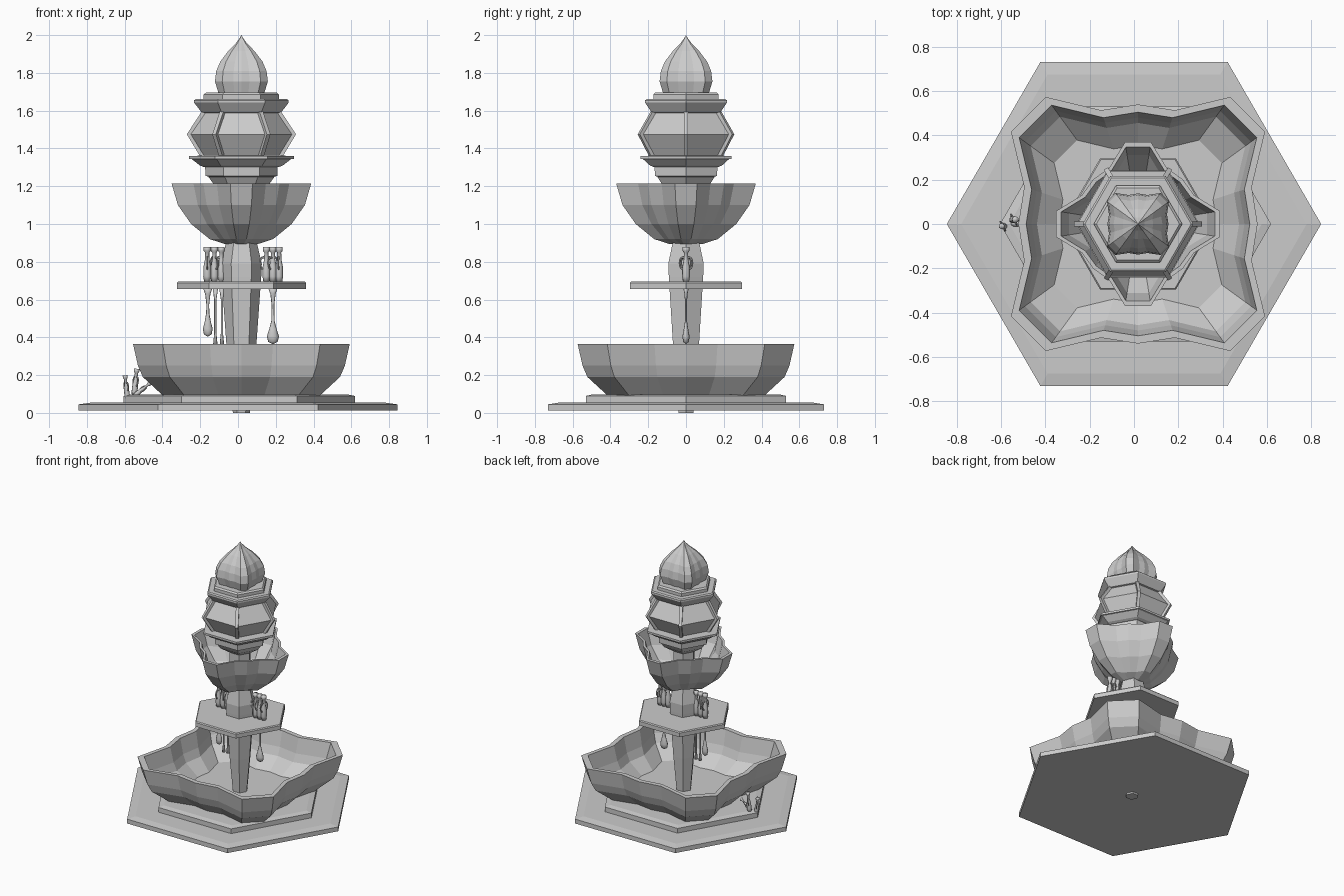
import bpy, bmesh
from math import sin, cos, radians, pi
from mathutils import Vector, Matrix

if "Cube" in bpy.data.objects:
    bpy.data.objects.remove(bpy.data.objects["Cube"])

CX = 0.018  # the fountain stack sits slightly off the plinth centre


def skin(name, rings, smooth=False):
    """Skin a list of equal-length point rings and cap both ends."""
    bm = bmesh.new()
    vs = [[bm.verts.new(p) for p in r] for r in rings]
    n = len(vs[0])
    for a, b in zip(vs, vs[1:]):
        for i in range(n):
            j = (i + 1) % n
            bm.faces.new((a[i], a[j], b[j], b[i]))
    bm.faces.new(vs[0][::-1])
    bm.faces.new(vs[-1])
    bmesh.ops.recalc_face_normals(bm, faces=bm.faces)
    me = bpy.data.meshes.new(name)
    bm.to_mesh(me)
    bm.free()
    if smooth:
        for p in me.polygons:
            p.use_smooth = True
    ob = bpy.data.objects.new(name, me)
    bpy.context.collection.objects.link(ob)
    return ob


def ngon(n):
    return [(cos(2 * pi * i / n), sin(2 * pi * i / n)) for i in range(n)]


def loft(name, shape, profile, at=(CX, 0, 0), smooth=False):
    """Scale a flat outline along a (scale, height) profile."""
    return skin(name, [[(at[0] + x * s, at[1] + y * s, at[2] + z) for x, y in shape]
                       for s, z in profile], smooth)


def lobed(turn, low=0.54):
    """Twenty-point four-lobed basin outline, one point each 18 degrees."""
    pts = []
    for i in range(20):
        r = (low, low, 0.709, 0.709, low)[i % 5]
        a = radians(18 * i) + turn
        pts.append((r * cos(a), r * sin(a)))
    return pts


HEX = ngon(6)
OCT = ngon(8)

# Plinth steps with gently sloping tops
loft("lower_step", HEX, [(0.845, 0.012), (0.845, 0.045), (0.78, 0.054)], (0, 0, 0))
loft("upper_step", HEX, [(0.612, 0.012), (0.612, 0.09), (0.57, 0.098)], (0.007, 0, 0))

# Lower basin with hollow interior
loft("lower_basin", lobed(0),
     [(0.6, 0.012), (0.73, 0.095), (0.91, 0.19), (0.955, 0.25), (1, 0.365),
      (0.935, 0.365), (0.89, 0.25), (0.845, 0.19), (0.66, 0.108)])

# Column and shelf
loft("column", HEX, [(0.045, 0), (0.08, 0.37), (0.105, 0.72), (0.108, 0.79),
                     (0.082, 0.9), (0.08, 1.0)])
loft("shelf", HEX, [(0.342, 0.657), (0.342, 0.688), (0.335, 0.695)])

# Upper bowl, lobes turned onto the axes
loft("upper_bowl", lobed(pi / 4),
     [(0.12, 0.893), (0.24, 0.92), (0.38, 1.0), (0.48, 1.1), (0.528, 1.215),
      (0.495, 1.215), (0.445, 1.1), (0.345, 1.01), (0.2, 0.95)])

# Lantern support, floor, body and roof
loft("lantern_stem", HEX, [(0.08, 0.93), (0.08, 1.17), (0.15, 1.215), (0.175, 1.25),
                           (0.19, 1.255), (0.192, 1.305), (0.215, 1.31)])
loft("lantern_floor", HEX, [(0.2, 1.302), (0.22, 1.31), (0.262, 1.343), (0.278, 1.345),
                            (0.278, 1.36), (0.21, 1.362)])
loft("lantern_body", HEX, [(0.2, 1.355), (0.274, 1.475), (0.188, 1.6)])
for k in range(6):
    a = pi * k / 3
    u, t = Vector((cos(a), sin(a), 0)), Vector((-sin(a), cos(a), 0))
    rings = []
    for r, z in [(0.205, 1.355), (0.277, 1.475), (0.195, 1.6)]:
        c = Vector((CX, 0, z)) + u * r
        rings.append([c + u * p * 0.012 + t * q * 0.011
                      for p, q in [(-1, -1), (1, -1), (1, 1), (-1, 1)]])
    skin("lantern_strut", rings)
loft("lantern_roof", HEX, [(0.18, 1.583), (0.21, 1.59), (0.25, 1.642), (0.25, 1.655),
                           (0.24, 1.662)])
loft("roof_cap", HEX, [(0.2, 1.655), (0.2, 1.685), (0.188, 1.695)])

# Onion dome finial on a faintly lobed square plan
loft("dome_finial", lobed(0, 0.565),
     [(0.21, 1.69), (0.244, 1.755), (0.232, 1.81), (0.195, 1.86),
      (0.122, 1.915), (0.054, 1.955), (0.015, 1.985), (0.001, 2.0)])


# Small handled jugs
JUG = [(0.016, 0), (0.021, 0.03), (0.02, 0.08), (0.012, 0.12),
       (0.011, 0.155), (0.019, 0.165), (0.019, 0.185)]


def jug(name, at, scale=1, tilt=0, spin=0):
    m = (Matrix.Translation(at) @ Matrix.Rotation(tilt, 4, 'Y')
         @ Matrix.Rotation(spin, 4, 'Z') @ Matrix.Scale(scale, 4))
    loft(name, OCT, JUG, (0, 0, 0), True).matrix_world = m
    for s in (-1, 1):
        bpy.ops.mesh.primitive_torus_add(major_radius=0.024, minor_radius=0.005,
                                         major_segments=12, minor_segments=6)
        h = bpy.context.object
        h.name = name + "_handle"
        h.matrix_world = (m @ Matrix.Translation((0, s * 0.016, 0.1))
                          @ Matrix.Rotation(pi / 2, 4, 'Y') @ Matrix.Diagonal((1.3, 0.8, 1, 1)))


for i, x in enumerate((-0.163, -0.125, -0.088, 0.15, 0.185, 0.218)):
    jug("shelf_jug", (x, 0, 0.693), 1, 0, 0.6 * i)
for x, y, z, s, tilt in [(-0.585, -0.01, 0.07, 0.7, -0.1), (-0.55, 0.02, 0.09, 0.78, 0.1),
                         (-0.55, 0.0, 0.09, 0.6, 0.9)]:
    jug("plinth_jug", (x, y, z), s, tilt, 0.5)


# Water drips under the shelf, flattened front to back
def drip(x, low, r):
    flat = [(px, py * 0.6) for px, py in OCT]
    loft("water_drip", flat, [(0.004, low), (r * 0.8, low + 0.012), (r, low + 0.04),
                              (r * 0.65, low + 0.075), (0.009, low + 0.12),
                              (0.007, 0.57), (0.014, 0.63), (0.026, 0.665)], (x, 0, 0), True)


drip(-0.16, 0.405, 0.026)
drip(0.185, 0.365, 0.032)
for x in (-0.12, -0.085):
    loft("water_stream", OCT, [(0.012, 0.36), (0.006, 0.42), (0.006, 0.6), (0.015, 0.665)],
         (x, 0, 0), True)
